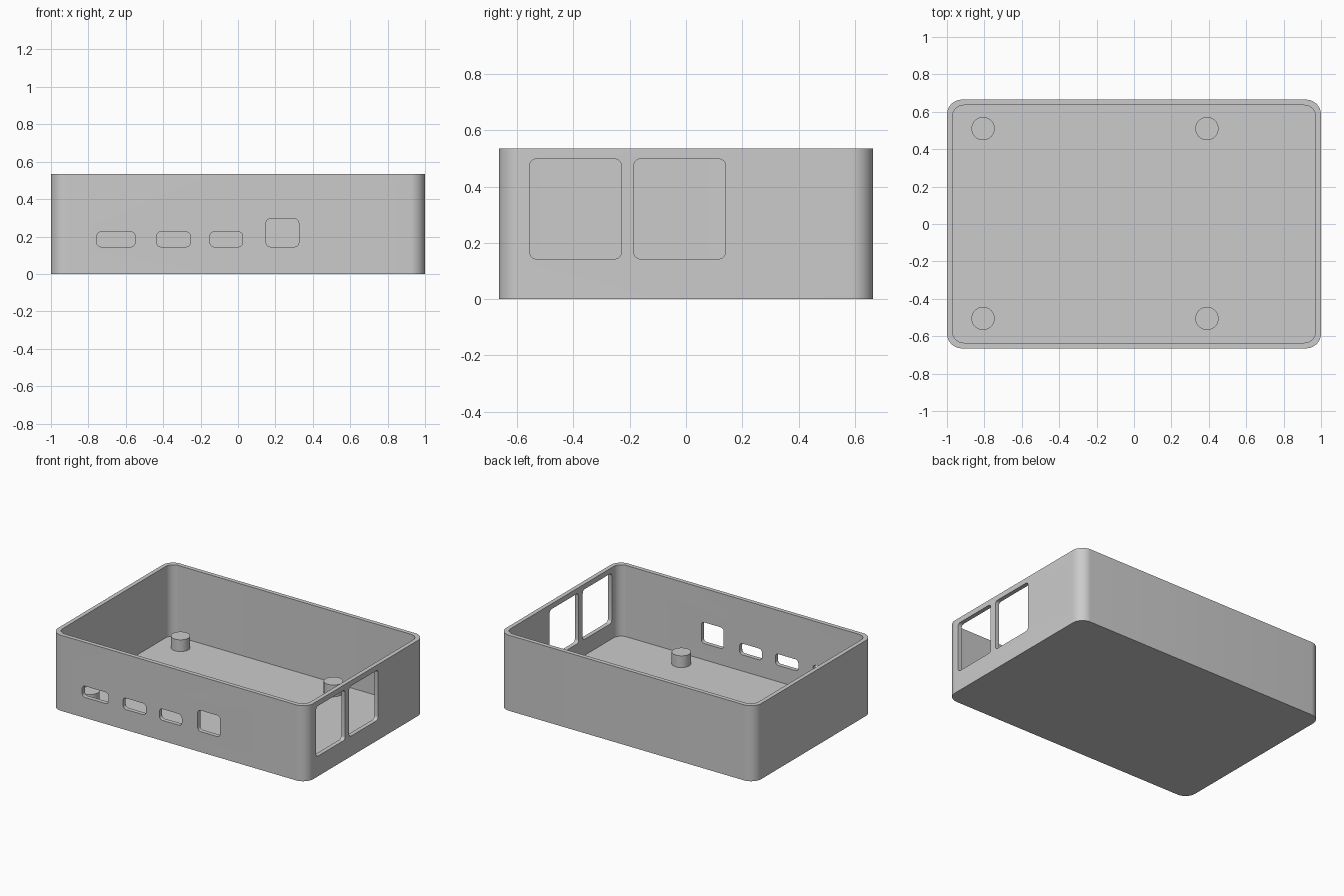
import bpy, bmesh, math
from mathutils import Matrix

if "Cube" in bpy.data.objects:
    bpy.data.objects.remove(bpy.data.objects["Cube"])

LENGTH, WIDTH, HEIGHT = 2.0, 1.33, 0.535
WALL, FLOOR, RADIUS = 0.03, 0.03, 0.08

grey = bpy.data.materials.new("plastic_grey")
grey.use_nodes = True
colour = (0.6, 0.6, 0.6, 1)
grey.diffuse_color = colour
grey.node_tree.nodes["Principled BSDF"].inputs["Base Color"].default_value = colour


def make_object(name, bm):
    bmesh.ops.recalc_face_normals(bm, faces=bm.faces)
    mesh = bpy.data.meshes.new(name)
    bm.to_mesh(mesh)
    bm.free()
    mesh.materials.append(grey)
    obj = bpy.data.objects.new(name, mesh)
    bpy.context.collection.objects.link(obj)
    return obj


def rounded_prism(name, w, h, r, low, high, matrix=Matrix(), steps=10):
    """Rounded rectangle in local xy, extruded along local z from low to high."""
    bm = bmesh.new()
    verts = []
    for q, (sx, sy) in enumerate([(1, 1), (-1, 1), (-1, -1), (1, -1)]):
        for i in range(steps + 1):
            a = math.pi / 2 * (q + i / steps)
            verts.append(bm.verts.new((sx * (w / 2 - r) + r * math.cos(a),
                                       sy * (h / 2 - r) + r * math.sin(a), low)))
    face = bm.faces.new(verts)
    top = bmesh.ops.extrude_face_region(bm, geom=[face])["geom"]
    bmesh.ops.translate(bm, vec=(0, 0, high - low),
                        verts=[v for v in top if isinstance(v, bmesh.types.BMVert)])
    bm.transform(matrix)
    return make_object(name, bm)


def cut(target, cutter):
    bpy.context.view_layer.objects.active = target
    mod = target.modifiers.new("cut", "BOOLEAN")
    mod.operation, mod.solver, mod.object = "DIFFERENCE", "EXACT", cutter
    bpy.ops.object.modifier_apply(modifier=mod.name)
    bpy.data.objects.remove(cutter)


def smooth(obj):
    bpy.ops.object.select_all(action="DESELECT")
    obj.select_set(True)
    bpy.context.view_layer.objects.active = obj
    bpy.ops.object.shade_smooth_by_angle(angle=math.radians(30))


# Open tray: outer block with a hollow cavity
case = rounded_prism("case_tray", LENGTH, WIDTH, RADIUS, 0, HEIGHT)
cut(case, rounded_prism("cavity_cutter", LENGTH - 2 * WALL, WIDTH - 2 * WALL,
                        RADIUS - 0.02, FLOOR, HEIGHT + 0.1))

# Small ports in the front wall: x range, z range
front_ports = [(-0.755, -0.55, 0.145, 0.225), (-0.435, -0.255, 0.145, 0.225),
               (-0.15, 0.025, 0.145, 0.225), (0.15, 0.325, 0.145, 0.295)]
for x0, x1, z0, z1 in front_ports:
    place = (Matrix.Translation(((x0 + x1) / 2, -WIDTH / 2, (z0 + z1) / 2))
             @ Matrix.Rotation(math.pi / 2, 4, "X"))
    cut(case, rounded_prism("port_cutter", x1 - x0, z1 - z0, 0.023, -0.1, 0.1, place, 6))

# Large windows in the left (+x) wall: y range, z range
side_windows = [(-0.555, -0.23, 0.143, 0.498), (-0.185, 0.14, 0.143, 0.498),
                (0.19, 0.54, 0.138, 0.45)]
for y0, y1, z0, z1 in side_windows:
    place = (Matrix.Translation((LENGTH / 2, (y0 + y1) / 2, (z0 + z1) / 2))
             @ Matrix.Rotation(math.pi / 2, 4, "Z") @ Matrix.Rotation(math.pi / 2, 4, "X"))
    cut(case, rounded_prism("window_cutter", y1 - y0, z1 - z0, 0.023, -0.1, 0.1, place, 6))
smooth(case)

# Four round board posts on the floor
POST_TOP, SINK = 0.113, 0.01
for end, x in (("right", -0.807), ("left", 0.39)):
    for side, y in (("front", -0.505), ("back", 0.51)):
        bm = bmesh.new()
        depth = POST_TOP - FLOOR + SINK
        bmesh.ops.create_cone(bm, cap_ends=True, segments=40, radius1=0.062, radius2=0.062,
                              depth=depth,
                              matrix=Matrix.Translation((x, y, POST_TOP - depth / 2)))
        smooth(make_object(f"post_{side}_{end}", bm))
